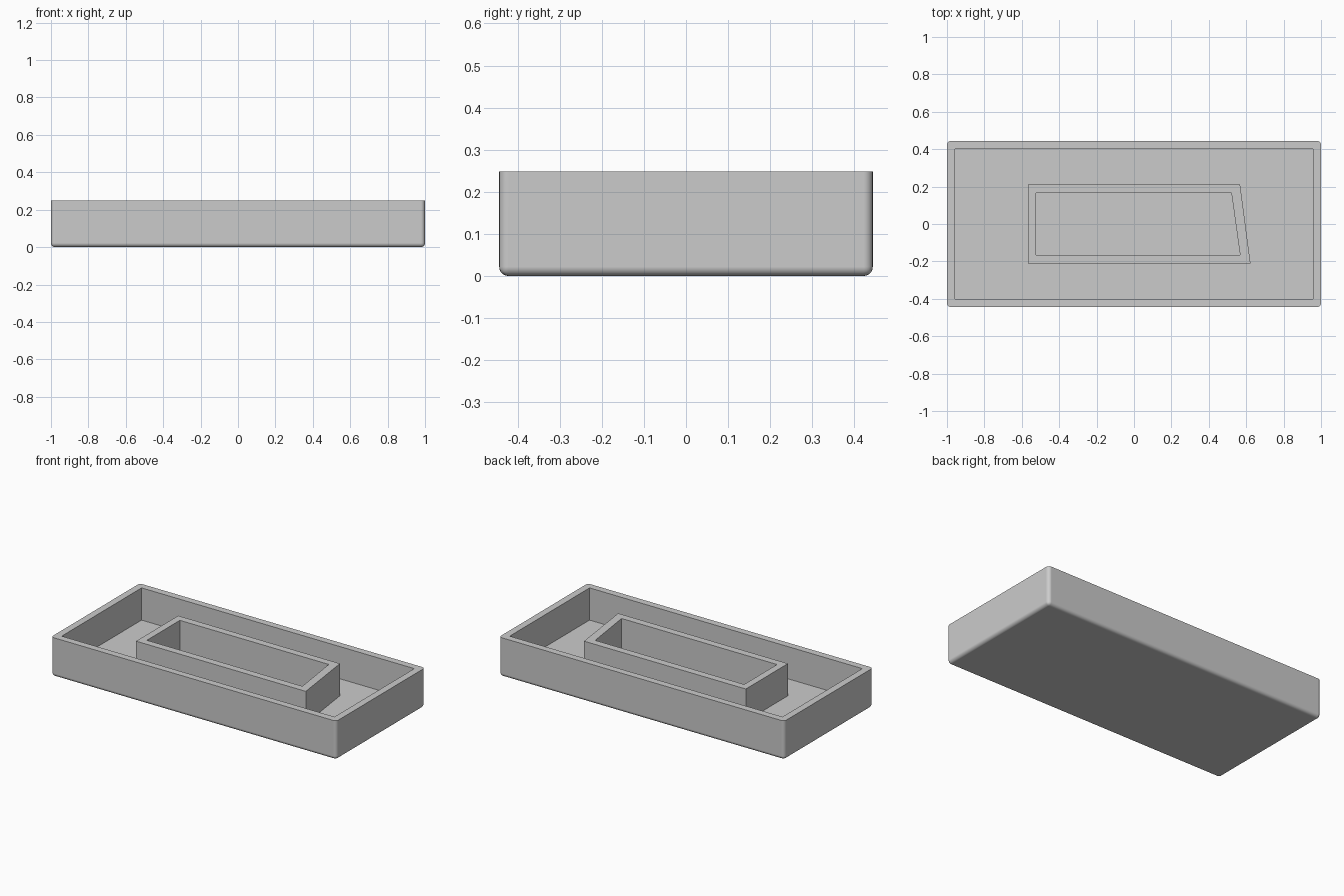
import bpy
import bmesh
import math

cube = bpy.data.objects.get("Cube")
if cube:
    bpy.data.objects.remove(cube, do_unlink=True)

HEIGHT = 0.248
FLOOR = 0.044
ROUNDING = 0.022

grey = bpy.data.materials.new("plain grey")
grey.use_nodes = True
grey.diffuse_color = (0.6, 0.6, 0.6, 1)
grey.node_tree.nodes["Principled BSDF"].inputs["Base Color"].default_value = grey.diffuse_color


def rectangle(x, y):
    return [(-x, -y), (x, -y), (x, y), (-x, y)]


def prism(name, outline, z0, z1, rounding=0):
    """Extrude an outline; optionally round every edge except the top rim."""
    bm = bmesh.new()
    base = bm.faces.new([bm.verts.new((x, y, z0)) for x, y in outline])
    extruded = bmesh.ops.extrude_face_region(bm, geom=[base], use_keep_orig=True)
    for v in extruded["geom"]:
        if isinstance(v, bmesh.types.BMVert):
            v.co.z = z1
    bmesh.ops.recalc_face_normals(bm, faces=bm.faces)
    if rounding:
        edges = [e for e in bm.edges if min(v.co.z for v in e.verts) < z1 - 0.001]
        bmesh.ops.bevel(bm, geom=edges, offset=rounding, segments=5,
                        profile=0.5, affect='EDGES')
    mesh = bpy.data.meshes.new(name)
    bm.to_mesh(mesh)
    bm.free()
    mesh.materials.append(grey)
    obj = bpy.data.objects.new(name, mesh)
    bpy.context.collection.objects.link(obj)
    return obj


def hollow(obj, outline, z0):
    """Cut a straight-walled pocket down to z0 and smooth the rounded edges."""
    cutter = prism("pocket_cutter", outline, z0, HEIGHT + 0.1)
    cutter.hide_render = True
    bpy.ops.object.select_all(action='DESELECT')
    obj.select_set(True)
    bpy.context.view_layer.objects.active = obj
    cut = obj.modifiers.new("pocket", 'BOOLEAN')
    cut.operation = 'DIFFERENCE'
    cut.solver = 'EXACT'
    cut.object = cutter
    bpy.ops.object.modifier_apply(modifier=cut.name)
    bpy.data.objects.remove(cutter, do_unlink=True)
    bpy.ops.object.shade_smooth_by_angle(angle=math.radians(30))
    normals = obj.modifiers.new("flat_face_normals", 'WEIGHTED_NORMAL')
    normals.keep_sharp = True


# Outer tray with rounded bottom and corners
tray = prism("tray", rectangle(1, 0.444), 0, HEIGHT, ROUNDING)
hollow(tray, rectangle(0.956, 0.4), FLOOR)

# Inner wall ring with one slanted end, standing on the tray floor
inner_wall = prism("inner_wall",
                   [(-0.567, -0.211), (0.623, -0.211), (0.567, 0.211), (-0.567, 0.211)],
                   FLOOR - 0.004, HEIGHT)
hollow(inner_wall,
       [(-0.523, -0.165), (0.567, -0.165), (0.521, 0.165), (-0.523, 0.165)],
       FLOOR - 0.1)
